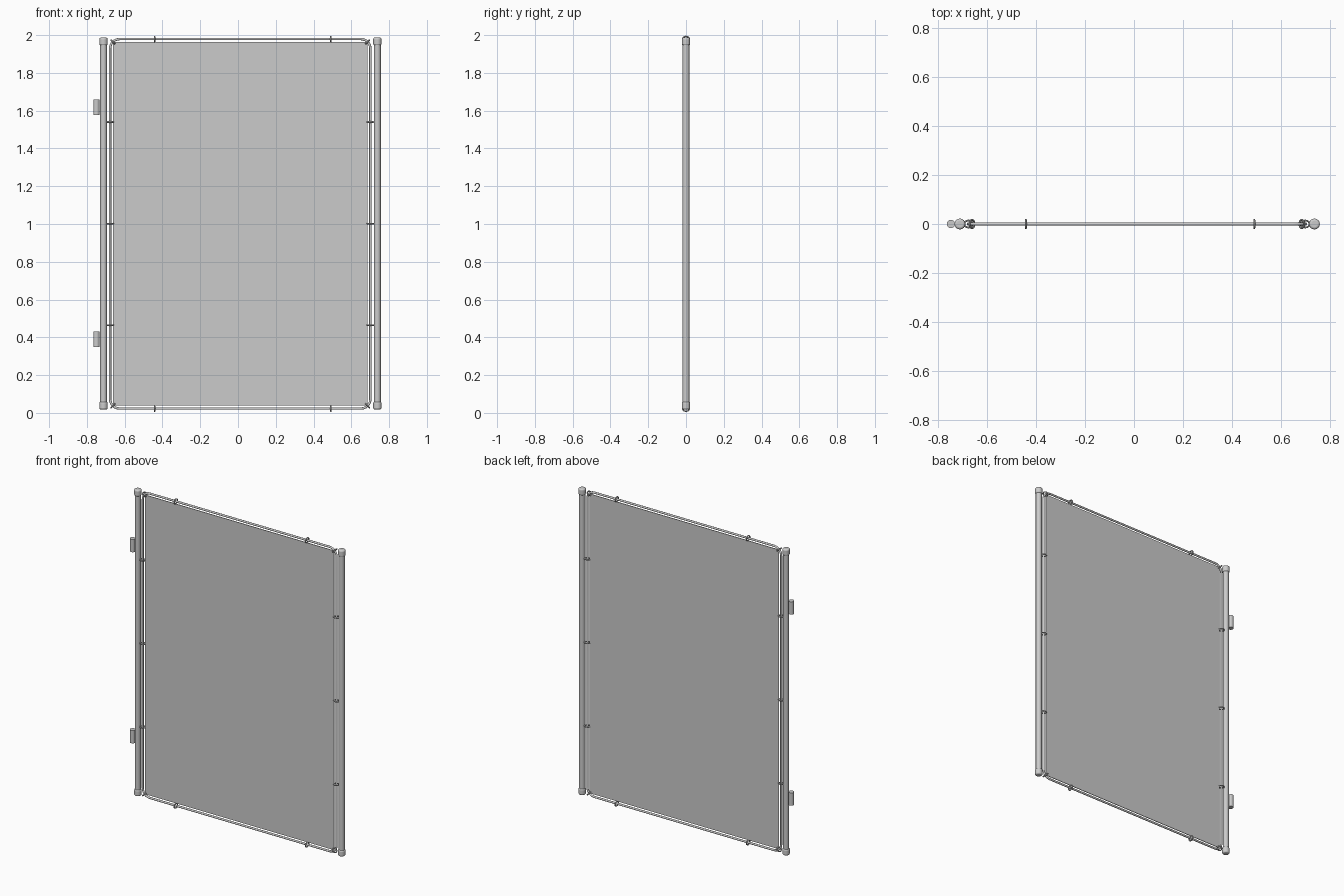
import bpy, math
from mathutils import Vector

cube = bpy.data.objects.get("Cube")
if cube:
    bpy.data.objects.remove(cube, do_unlink=True)

grey = bpy.data.materials.new("plain_grey")
grey.use_nodes = True
GREY = (0.6, 0.6, 0.6, 1)
grey.diffuse_color = GREY
grey.node_tree.nodes["Principled BSDF"].inputs["Base Color"].default_value = GREY

LEFT, RIGHT = -0.677, 0.701      # frame tube centre lines
BOTTOM, TOP = 0.023, 1.979
BEND = 0.05
MID_X, MID_Z = (LEFT + RIGHT) / 2, (BOTTOM + TOP) / 2


def finish(name):
    ob = bpy.context.object
    ob.name = name
    ob.data.materials.append(grey)
    bpy.ops.object.shade_smooth_by_angle(angle=math.radians(40))
    return ob


def rod(name, x, z0, z1, radius, rounding=0):
    bpy.ops.mesh.primitive_cylinder_add(vertices=24, radius=radius, depth=z1 - z0,
                                        location=(x, 0, (z0 + z1) / 2))
    ob = finish(name)
    if rounding:
        bevel = ob.modifiers.new("rounding", "BEVEL")
        bevel.width = rounding
        bevel.segments = 4
    return ob


def tie(name, x, z, direction):
    # flat ring whose axis follows the tube
    bpy.ops.mesh.primitive_torus_add(major_segments=20, minor_segments=8,
                                     major_radius=0.017, minor_radius=0.004,
                                     location=(x, 0, z))
    ob = bpy.context.object
    ob.rotation_euler = Vector(direction).to_track_quat("Z", "Y").to_euler()
    # the ring is slightly narrower front to back
    ob.scale = (1, 0.85, 1)
    finish(name)


# Posts with rounded end caps
for side, x in (("right", -0.712), ("left", 0.738)):
    rod(side + "_post", x, 0.03, 1.975, 0.018)
    rod(side + "_post_bottom_cap", x, 0.018, 0.06, 0.022, 0.009)
    rod(side + "_post_top_cap", x, 1.945, 1.987, 0.022, 0.009)

# Hinge barrels beside the right post
for level, z in (("lower", 0.39), ("upper", 1.618)):
    rod(level + "_hinge", -0.749, z - 0.041, z + 0.041, 0.017)

# Bent tube frame swept along a rounded rectangle
path = []
for i, (sx, sz) in enumerate(((1, 1), (-1, 1), (-1, -1), (1, -1))):
    cx = MID_X + sx * ((RIGHT - LEFT) / 2 - BEND)
    cz = MID_Z + sz * ((TOP - BOTTOM) / 2 - BEND)
    for k in range(7):
        a = math.radians(90 * i + 15 * k)
        path.append((cx + BEND * math.cos(a), 0, cz + BEND * math.sin(a)))
curve = bpy.data.curves.new("tube_frame", "CURVE")
curve.dimensions = "3D"
curve.bevel_depth = 0.0065
curve.bevel_resolution = 3
spline = curve.splines.new("POLY")
spline.points.add(len(path) - 1)
for point, co in zip(spline.points, path):
    point.co = (*co, 1)
spline.use_cyclic_u = True
curve.materials.append(grey)
frame = bpy.data.objects.new("tube_frame", curve)
bpy.context.collection.objects.link(frame)

# Thin sheet stretched inside the frame
GAP = 0.016
bpy.ops.mesh.primitive_cube_add(size=1, location=(MID_X, 0, MID_Z))
bpy.context.object.scale = (RIGHT - LEFT - 2 * GAP, 0.004, TOP - BOTTOM - 2 * GAP)
finish("sheet")

# Ties along the sides, top, bottom and corners
for x in (LEFT, RIGHT):
    for z in (0.465, 1.002, 1.54):
        tie("side_tie", x, z, (0, 0, 1))
for z in (BOTTOM, TOP):
    for x in (-0.442, 0.492):
        tie("edge_tie", x, z, (1, 0, 0))
inset = BEND * (1 - math.sqrt(0.5))
for sx in (-1, 1):
    for sz in (-1, 1):
        tie("corner_tie", MID_X + sx * ((RIGHT - LEFT) / 2 - inset),
            MID_Z + sz * ((TOP - BOTTOM) / 2 - inset), (sx, 0, -sz))
